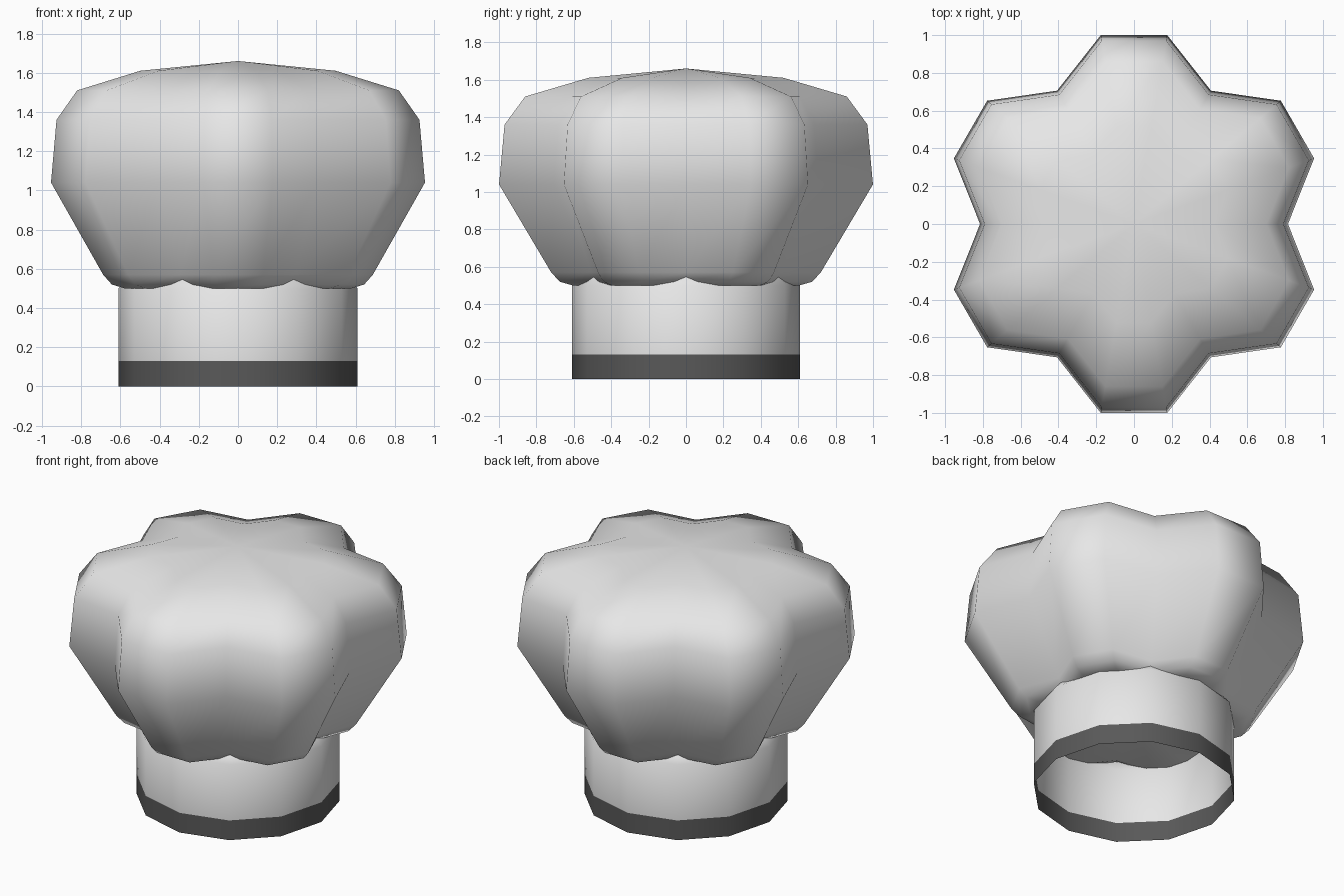
import bpy, bmesh, math

if "Cube" in bpy.data.objects:
    bpy.data.objects.remove(bpy.data.objects["Cube"])


def material(name, rgb):
    m = bpy.data.materials.new(name)
    m.diffuse_color = (*rgb, 1)
    m.use_nodes = True
    m.node_tree.nodes["Principled BSDF"].inputs["Base Color"].default_value = m.diffuse_color
    return m


white = material("white cloth", (0.8, 0.8, 0.8))
dark = material("dark grey trim", (0.1, 0.1, 0.1))


def lathe(name, profile, count, mats, factor=lambda i: 1.0, mat_rule=lambda z: 0):
    """Revolve (radius, z) points; radius 0 closes the end with a single vertex."""
    bm = bmesh.new()
    rings = []
    for r, z in profile:
        if r == 0:
            rings.append([bm.verts.new((0, 0, z))] * count)
            continue
        ring = []
        for i in range(count):
            a = 2 * math.pi * i / count
            k = r * factor(i)
            ring.append(bm.verts.new((k * math.cos(a), k * math.sin(a), z)))
        rings.append(ring)
    for lo, hi in zip(rings, rings[1:]):
        for i in range(count):
            j = (i + 1) % count
            corners = list(dict.fromkeys((lo[i], lo[j], hi[j], hi[i])))
            f = bm.faces.new(corners)
            f.smooth = True
            f.material_index = mat_rule(f.calc_center_median().z)
    me = bpy.data.meshes.new(name)
    bm.to_mesh(me)
    bm.free()
    for m in mats:
        me.materials.append(m)
    ob = bpy.data.objects.new(name, me)
    bpy.context.collection.objects.link(ob)
    return ob


# Puffed crown: 18 segments, every third one pulled in as a fold
lathe("hat_crown",
      [(0, 0.50), (0.615, 0.50), (0.685, 0.52), (0.732, 0.57), (1.015, 1.04),
       (0.985, 1.36), (0.873, 1.51), (0.53, 1.61), (0, 1.66)],
      18, [white], factor=lambda i: 0.803 if i % 3 == 0 else 1.0)

# Open head band with dark lower trim, top edge turned in under the crown
lathe("head_band", [(0.61, 0), (0.61, 0.13), (0.61, 0.50), (0.57, 0.545)],
      12, [white, dark], mat_rule=lambda z: 1 if z < 0.13 else 0)
